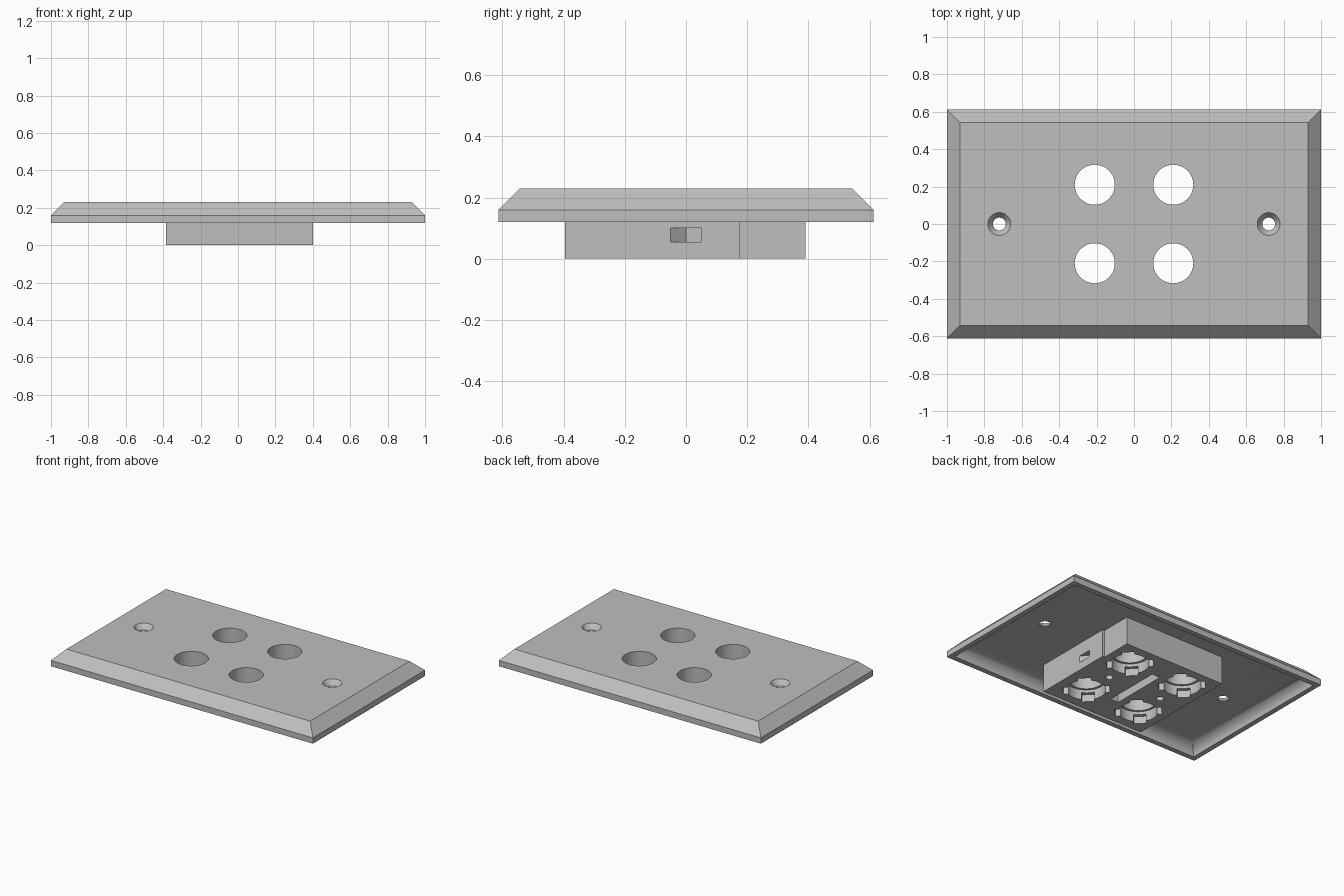
import bpy, bmesh, math
from mathutils import Matrix

if "Cube" in bpy.data.objects:
    bpy.data.objects.remove(bpy.data.objects["Cube"])

GREY = (0.52, 0.52, 0.52, 1)
metal = bpy.data.materials.new("plain grey")
metal.use_nodes = True
metal.diffuse_color = GREY
metal.node_tree.nodes["Principled BSDF"].inputs["Base Color"].default_value = GREY


def make(name, bm):
    bmesh.ops.recalc_face_normals(bm, faces=bm.faces)
    mesh = bpy.data.meshes.new(name)
    bm.to_mesh(mesh)
    bm.free()
    mesh.materials.append(metal)
    ob = bpy.data.objects.new(name, mesh)
    bpy.context.collection.objects.link(ob)
    return ob


def loft(name, rings):
    """Closed solid through a stack of rings of points."""
    bm = bmesh.new()
    loops = [[bm.verts.new(p) for p in ring] for ring in rings]
    n = len(loops[0])
    for a, b in zip(loops, loops[1:]):
        for i in range(n):
            j = (i + 1) % n
            bm.faces.new((a[i], a[j], b[j], b[i]))
    bm.faces.new(loops[0])
    bm.faces.new(loops[-1])
    return make(name, bm)


def rect(hx, hy, z):
    return [(-hx, -hy, z), (hx, -hy, z), (hx, hy, z), (-hx, hy, z)]


def outline(points, z0, z1, name="cutter"):
    return loft(name, [[(x, y, z) for x, y in points] for z in (z0, z1)])


def turned(x, y, profile, n=48):
    """Round cutter from (radius, z) pairs."""
    return loft("cutter", [[(x + r * math.cos(math.tau * i / n),
                             y + r * math.sin(math.tau * i / n), z)
                            for i in range(n)] for r, z in profile])


def bar(x, y, z, size, angle=0):
    bm = bmesh.new()
    bmesh.ops.create_cube(bm, size=1, matrix=Matrix.Translation((x, y, z))
                          @ Matrix.Rotation(angle, 4, "Z") @ Matrix.Diagonal((*size, 1)))
    return make("cutter", bm)


def cut(ob, cutters):
    for c in cutters:
        mod = ob.modifiers.new("cut", "BOOLEAN")
        mod.operation, mod.solver, mod.object = "DIFFERENCE", "EXACT", c
    bpy.context.view_layer.update()
    shape = bpy.data.meshes.new_from_object(
        ob.evaluated_get(bpy.context.evaluated_depsgraph_get()))
    ob.modifiers.clear()
    ob.data = shape
    for c in cutters:
        bpy.data.objects.remove(c)


SOCKETS = [(x, y) for x in (-0.21, 0.21) for y in (-0.21, 0.21)]

# Bevelled cover plate, hollowed underneath with a rounded cove
plate = loft("cover_plate", [rect(1, 0.612, 0.12), rect(1, 0.612, 0.16),
                             rect(0.93, 0.542, 0.23)])
cove = [rect(0.965, 0.577, 0.1)]
for i in range(9):
    a = math.pi / 2 * i / 8
    inset = 0.115 - 0.08 * math.cos(a)
    cove.append(rect(1 - inset, 0.612 - inset, 0.12 + 0.07 * math.sin(a)))
cutters = [loft("cutter", cove)]
cutters += [turned(x, y, [(0.107, 0.1), (0.107, 0.3)]) for x, y in SOCKETS]
# Countersunk screw holes
cutters += [turned(s * 0.72, 0, [(0.034, 0.1), (0.034, 0.195), (0.061, 0.23), (0.061, 0.3)])
            for s in (-1, 1)]
cut(plate, cutters)

# Mounting block behind the plate, with a small step on its left side
block = outline([(-0.385, -0.395), (0.4, -0.395), (0.4, 0.175), (0.385, 0.175),
                 (0.385, 0.39), (-0.385, 0.39)], 0, 0.19, "mounting_block")
cutters = []
for x, y in SOCKETS:
    cutters.append(turned(x, y, [(0.107, -0.1), (0.107, 0.3)]))
    # Wider recess with four diagonal key notches
    cutters.append(turned(x, y, [(0.122, -0.1), (0.122, 0.07)]))
    cutters += [bar(x, y, 0, (0.29, 0.08, 0.1), s * math.pi / 4) for s in (-1, 1)]
# Central slot and two pilot holes
cutters.append(bar(-0.01, 0, 0, (0.06, 0.4, 0.12)))
cutters += [turned(x, 0, [(0.024, -0.1), (0.024, 0.1)], 24) for x in (-0.21, 0.2)]
# Latch pocket in the left side
cutters.append(outline([(0.5, -0.05), (0.4, -0.05), (0.36, 0), (0.36, 0.05), (0.5, 0.05)],
                       0.055, 0.1))
cut(block, cutters)

for ob in (plate, block):
    bpy.ops.object.select_all(action="DESELECT")
    ob.select_set(True)
    bpy.context.view_layer.objects.active = ob
    bpy.ops.object.shade_smooth_by_angle(angle=math.radians(30))
